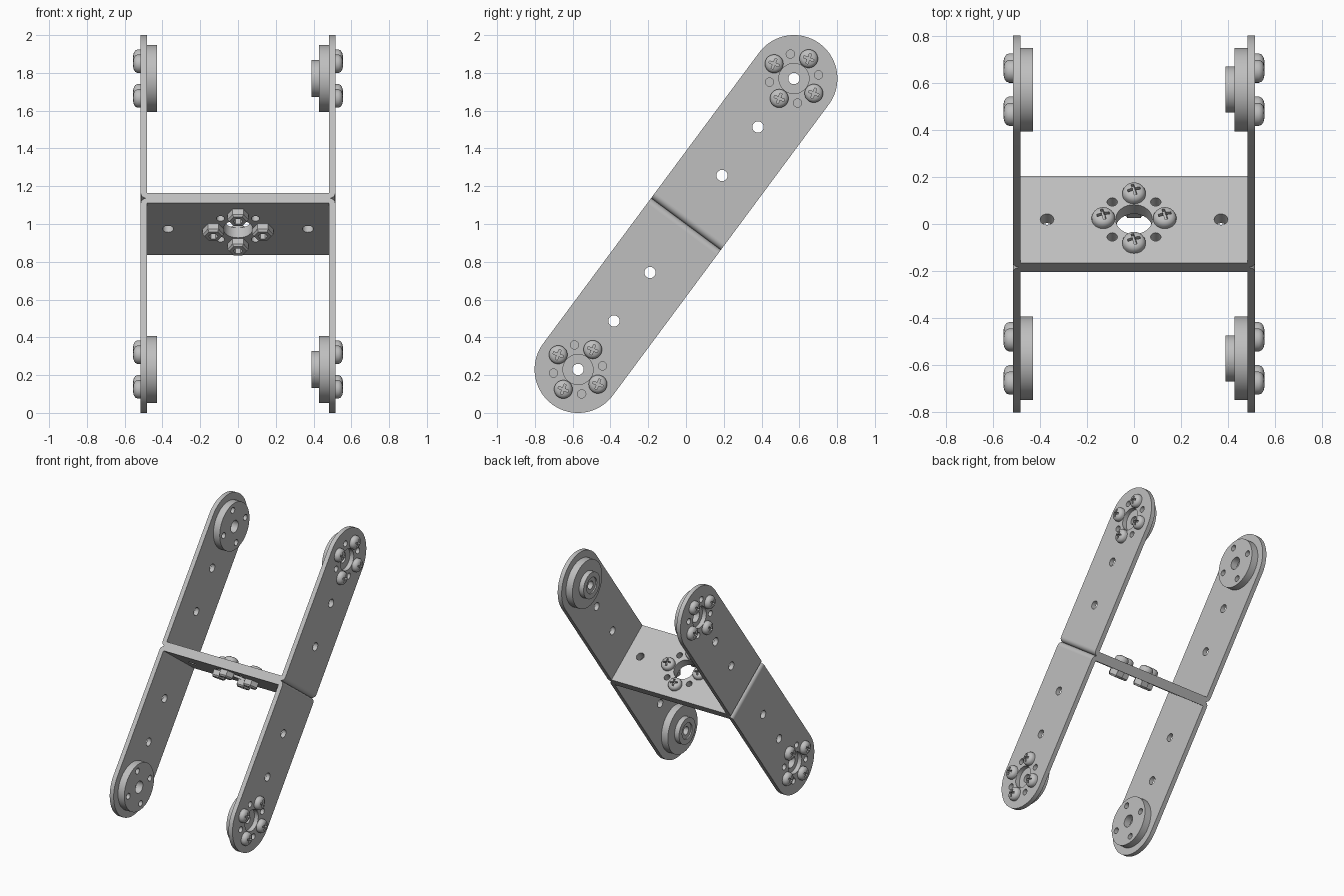
import bpy, bmesh
from math import pi, sin, cos, asin, radians
from mathutils import Matrix, Vector

if "Cube" in bpy.data.objects:
    bpy.data.objects.remove(bpy.data.objects["Cube"])

steel = bpy.data.materials.new("brushed grey metal")
steel.use_nodes = True
GREY = (0.52, 0.52, 0.52, 1)
steel.diffuse_color = GREY
steel.node_tree.nodes["Principled BSDF"].inputs["Base Color"].default_value = GREY

REACH = 0.959      # bracket centre to pivot
HALF = 0.23        # half width of the strips
T = 0.033          # sheet thickness
INNER = 0.482      # inner face of the arms
RING = 0.131       # bolt circle radius
collection = bpy.context.scene.collection


def rot(angle, axis):
    return Matrix.Rotation(angle, 4, axis)


def move(x, y, z):
    return Matrix.Translation((x, y, z))


def arc(cx, cy, r, start=0, end=2 * pi, n=32):
    return [(cx + r * cos(start + (end - start) * i / n),
             cy + r * sin(start + (end - start) * i / n)) for i in range(n + 1)]


def circle(cx, cy, r, n=32):
    return arc(cx, cy, r, n=n)[:-1]


def ring_points(start):
    return [(RING * cos(start + i * pi / 2), RING * sin(start + i * pi / 2)) for i in range(4)]


def bake(obj):
    """Evaluated mesh of a temporary object, which is then removed."""
    bpy.context.view_layer.update()
    dg = bpy.context.evaluated_depsgraph_get()
    mesh = bpy.data.meshes.new_from_object(obj.evaluated_get(dg))
    bpy.data.objects.remove(obj)
    return mesh


def sheet(thickness, *outlines):
    """Flat plate from z=0 up; the first outline is the rim, the rest are holes."""
    curve = bpy.data.curves.new("outline", "CURVE")
    curve.dimensions = "2D"
    curve.fill_mode = "BOTH"
    curve.extrude = thickness / 2
    for pts in outlines:
        s = curve.splines.new("POLY")
        s.points.add(len(pts) - 1)
        for p, (x, y) in zip(s.points, pts):
            p.co = (x, y, 0, 1)
        s.use_cyclic_u = True
    obj = bpy.data.objects.new("outline", curve)
    collection.objects.link(obj)
    mesh = bake(obj)
    mesh.transform(move(0, 0, thickness / 2))
    return merge((mesh, Matrix()))


def merge(*parts):
    bm = bmesh.new()
    for mesh, matrix in parts:
        copy = mesh.copy()
        copy.transform(matrix)
        bm.from_mesh(copy)
        bpy.data.meshes.remove(copy)
    bmesh.ops.remove_doubles(bm, verts=bm.verts, dist=0.0001)
    bmesh.ops.recalc_face_normals(bm, faces=bm.faces)
    mesh = bpy.data.meshes.new("part")
    bm.to_mesh(mesh)
    bm.free()
    return mesh


def lathe(profile, steps, closed=False):
    bm = bmesh.new()
    verts = [bm.verts.new((r, 0, z)) for r, z in profile]
    pairs = list(zip(verts, verts[1:])) + ([(verts[-1], verts[0])] if closed else [])
    edges = [bm.edges.new(p) for p in pairs]
    bmesh.ops.spin(bm, geom=verts + edges, cent=(0, 0, 0), axis=(0, 0, 1),
                   angle=2 * pi, steps=steps)
    bmesh.ops.remove_doubles(bm, verts=bm.verts, dist=0.0001)
    bmesh.ops.recalc_face_normals(bm, faces=bm.faces)
    mesh = bpy.data.meshes.new("part")
    bm.to_mesh(mesh)
    bm.free()
    return mesh


placed = []


def place(name, mesh, matrix):
    if not mesh.materials:
        mesh.materials.append(steel)
    obj = bpy.data.objects.new(name, mesh)
    collection.objects.link(obj)
    obj.matrix_world = matrix
    placed.append(obj)


# U bracket: two round-ended arms, a drilled base and two rolled bends
small_holes = [circle(x, y, 0.022, 20) for x, y in ring_points(pi / 4)]
arm = sheet(T, [(-HALF, T), (HALF, T)] + arc(0, REACH, HALF, 0, pi, 48),
            circle(0, REACH, 0.08),
            *[circle(0, REACH * k / 3, 0.03, 24) for k in (1, 2)],
            *[[(x, y + REACH) for x, y in hole] for hole in small_holes])
base = sheet(T, [(-INNER, -HALF), (INNER, -HALF), (INNER, HALF), (-INNER, HALF)],
             circle(0, 0, 0.078), circle(-0.37, 0, 0.029, 24), circle(0.37, 0, 0.029, 24),
             *small_holes)
bend = sheet(2 * HALF, [(INNER, T)] + arc(INNER, T, T, -pi / 2, 0, 10))
upright = Matrix(((0, 0, 1, 0), (1, 0, 0, 0), (0, 1, 0, 0), (0, 0, 0, 1)))
bracket_parts = [(base, Matrix())]
for side in (0, pi):
    turn = rot(side, "Z")
    bracket_parts += [(arm, turn @ move(INNER, 0, 0) @ upright),
                      (bend, turn @ move(0, HALF, 0) @ rot(pi / 2, "X"))]
bracket = merge(*bracket_parts)

# Pan head screw with a cross recess
screw_body = lathe([(0, -0.08), (0.02, -0.08), (0.02, 0), (0.049, 0), (0.049, 0.016),
                    (0.044, 0.028), (0.033, 0.036), (0.017, 0.04), (0, 0.041)], 28)
L, W = 0.028, 0.006
quarter = [(L, -W), (L, W), (W, W)]
cross = [(x * cos(a) - y * sin(a), x * sin(a) + y * cos(a))
         for a in (i * pi / 2 for i in range(4)) for x, y in quarter]
cutter = bpy.data.objects.new("recess_cutter", sheet(0.04, cross))
cutter.matrix_world = move(0, 0, 0.02) @ rot(radians(15), "Z")
cutter.hide_render = True
blank = bpy.data.objects.new("screw_blank", screw_body)
for o in (cutter, blank):
    collection.objects.link(o)
cut = blank.modifiers.new("recess", "BOOLEAN")
cut.operation = "DIFFERENCE"
cut.solver = "EXACT"
cut.object = cutter
screw = bake(blank)
bpy.data.objects.remove(cutter)

# Chamfered hex nut
nut = lathe([(0.026, 0), (0.056, 0), (0.056, 0.036), (0.046, 0.048), (0.026, 0.048)], 6, True)

# Pivot discs: a stepped drive hub and a plain drilled idler
hub = lathe([(0.03, 0), (0.178, 0), (0.178, 0.054), (0.098, 0.054), (0.098, 0.092),
             (0.06, 0.092), (0.06, 0.082), (0.03, 0.082)], 56, True)
idler = sheet(0.053, circle(0, 0, 0.178, 56), circle(0, 0, 0.045),
              *small_holes)

# Assembly: two brackets back to back, tilted about the x axis
tilt = move(0, 0, 1) @ rot(-asin(0.596), "X")
for end, flip in (("upper", 0), ("lower", pi)):
    frame = tilt @ rot(flip, "X")
    place(end + "_bracket", bracket, frame)
    for side, turn, disc, label in (("left", 0, hub, "drive_hub"), ("right", pi, idler, "idler_disc")):
        pivot = frame @ rot(turn, "Z") @ move(INNER, 0, REACH) @ upright
        place(f"{end}_{side}_{label}", disc, pivot @ rot(pi, "X"))
        for x, y in ring_points(0):
            place(f"{end}_{side}_screw", screw, pivot @ move(x, y, T))

# Screws and nuts clamping the two bases together
for x, y in ring_points(0):
    place("centre_screw", screw, tilt @ move(x, y, T))
    place("centre_nut", nut, tilt @ move(x, y, -T) @ rot(pi, "X"))

bpy.ops.object.select_all(action="DESELECT")
for obj in placed:
    obj.select_set(True)
bpy.context.view_layer.objects.active = placed[0]
bpy.ops.object.shade_smooth_by_angle(angle=radians(35))
